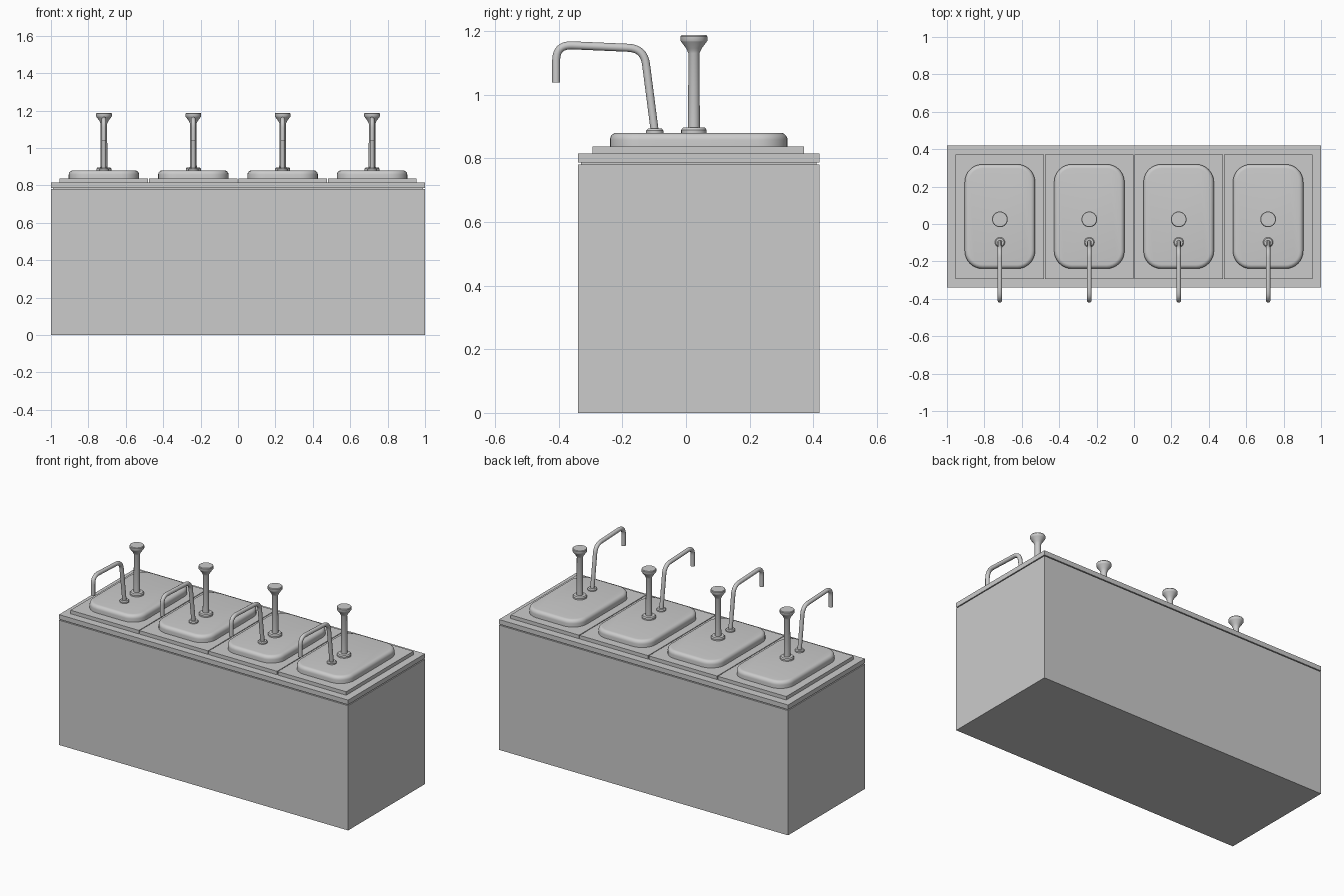
import bpy, bmesh, math
from mathutils import Vector

if "Cube" in bpy.data.objects:
    bpy.data.objects.remove(bpy.data.objects["Cube"])


def finish(name, bm, smooth=False):
    bmesh.ops.recalc_face_normals(bm, faces=bm.faces)
    me = bpy.data.meshes.new(name)
    bm.to_mesh(me)
    bm.free()
    ob = bpy.data.objects.new(name, me)
    bpy.context.collection.objects.link(ob)
    if smooth:
        bpy.ops.object.select_all(action='DESELECT')
        ob.select_set(True)
        bpy.context.view_layer.objects.active = ob
        bpy.ops.object.shade_smooth_by_angle(angle=math.radians(35))
    return ob


def box(name, x0, x1, y0, y1, z0, z1):
    bm = bmesh.new()
    bmesh.ops.create_cube(bm, size=1)
    for v in bm.verts:
        v.co = ((x0 + x1) / 2 + v.co.x * (x1 - x0),
                (y0 + y1) / 2 + v.co.y * (y1 - y0),
                (z0 + z1) / 2 + v.co.z * (z1 - z0))
    return finish(name, bm)


def loft(name, rings):
    """Skin a list of equal-length rings and cap both ends."""
    bm = bmesh.new()
    loops = [[bm.verts.new(p) for p in r] for r in rings]
    n = len(loops[0])
    for a, b in zip(loops, loops[1:]):
        for i in range(n):
            j = (i + 1) % n
            bm.faces.new((a[i], a[j], b[j], b[i]))
    bm.faces.new(loops[0][::-1])
    bm.faces.new(loops[-1])
    return finish(name, bm, True)


def turned(name, x, y, profile, n=32):
    return loft(name, [[(x + r * math.cos(2 * math.pi * i / n),
                         y + r * math.sin(2 * math.pi * i / n), z)
                        for i in range(n)] for r, z in profile])


def rounded_ring(x, y, hx, hy, r, z, seg=8):
    pts = []
    for k, (sx, sy) in enumerate(((1, 1), (-1, 1), (-1, -1), (1, -1))):
        for i in range(seg + 1):
            a = math.pi / 2 * (k + i / seg)
            pts.append((x + sx * (hx - r) + r * math.cos(a),
                        y + sy * (hy - r) + r * math.sin(a), z))
    return pts


def lid(name, x):
    y, hx, hy, r, b, top = 0.04, 0.188, 0.279, 0.095, 0.022, 0.88
    rings = [rounded_ring(x, y, hx, hy, r, 0.83)]
    for i in range(6):
        a = math.pi / 2 * i / 5
        d = b * (1 - math.cos(a))
        rings.append(rounded_ring(x, y, hx - d, hy - d, r - d,
                                  top - b + b * math.sin(a)))
    return loft(name, rings)


def spout(name, x, radius=0.0125, n=16):
    # Corner points (y, z) with a fillet radius for each bend
    corners = [(-0.097, 0.875, 0), (-0.132, 1.145, 0.05),
               (-0.408, 1.157, 0.05), (-0.408, 1.038, 0)]
    path = []
    for i, (y, z, f) in enumerate(corners):
        p = Vector((y, z))
        if not f:
            path.append(p)
            continue
        a = p + (Vector(corners[i - 1][:2]) - p).normalized() * f
        c = p + (Vector(corners[i + 1][:2]) - p).normalized() * f
        for s in range(9):
            t = s / 8
            path.append(a * (1 - t) ** 2 + p * 2 * t * (1 - t) + c * t * t)
    rings = []
    for i, p in enumerate(path):
        t = (path[min(i + 1, len(path) - 1)] - path[max(i - 1, 0)]).normalized()
        nrm = Vector((-t.y, t.x))
        ring = []
        for k in range(n):
            a = 2 * math.pi * k / n
            q = p + nrm * radius * math.sin(a)
            ring.append((x + radius * math.cos(a), q.x, q.y))
        rings.append(ring)
    return loft(name, rings)


# Cabinet, recessed shadow gap and counter slab
box("cabinet", -1, 1, -0.34, 0.42, 0, 0.78)
box("shadow_gap", -0.99, 0.99, -0.33, 0.41, 0.775, 0.79)
box("counter_slab", -1, 1, -0.34, 0.42, 0.786, 0.815)

# Four identical dispenser stations
for i in range(4):
    x = (i - 1.5) * 0.478
    s = f"_{i + 1}"
    box("station_plate" + s, x - 0.2365, x + 0.2365, -0.293, 0.371, 0.81, 0.837)
    lid("lid" + s, x)
    # Pump: base collar, shaft and flared push knob
    turned("pump" + s, x, 0.025,
           [(0.04, 0.875), (0.04, 0.889), (0.035, 0.896), (0.0185, 0.897),
            (0.0175, 1.13), (0.021, 1.138), (0.025, 1.146), (0.04, 1.166),
            (0.042, 1.169), (0.042, 1.183), (0.039, 1.187)])
    turned("spout_collar" + s, x, -0.098,
           [(0.027, 0.875), (0.027, 0.887), (0.022, 0.893)], 24)
    spout("spout" + s, x)
